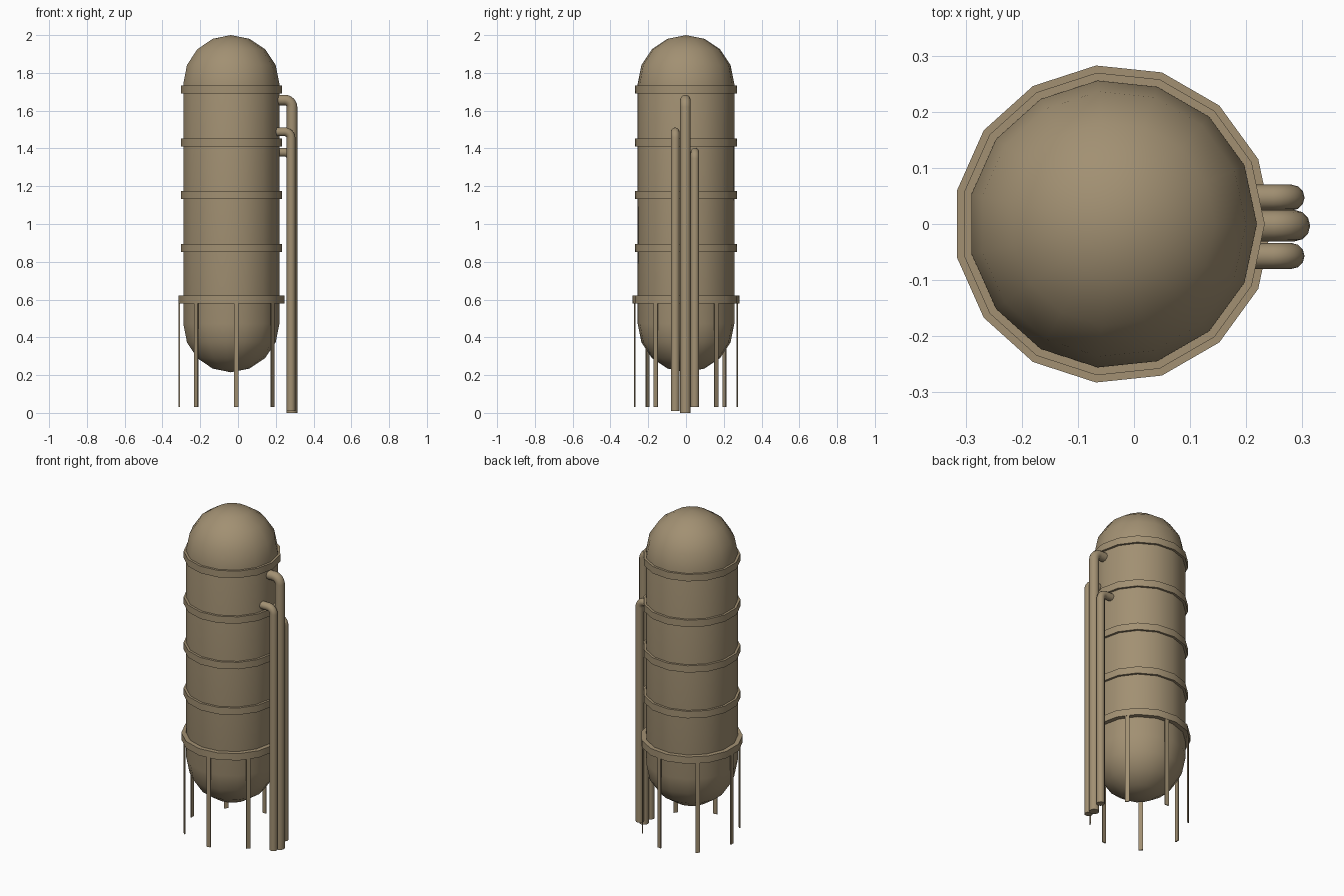
import bpy, bmesh
from math import sin, cos, pi, radians
from mathutils import Matrix

if "Cube" in bpy.data.objects:
    bpy.data.objects.remove(bpy.data.objects["Cube"])

CX = -0.038      # tank axis
SIDES = 15
R = 0.257        # tank radius

mat = bpy.data.materials.new("tan_paint")
mat.diffuse_color = (0.36, 0.28, 0.17, 1)
mat.use_nodes = True
mat.node_tree.nodes["Principled BSDF"].inputs["Base Color"].default_value = mat.diffuse_color


def finish(obj, angle=35):
    obj.data.materials.append(mat)
    bpy.ops.object.select_all(action='DESELECT')
    obj.select_set(True)
    bpy.context.view_layer.objects.active = obj
    bpy.ops.object.shade_smooth_by_angle(angle=radians(angle))


def add_mesh(name, bm, angle=35):
    bmesh.ops.recalc_face_normals(bm, faces=bm.faces)
    me = bpy.data.meshes.new(name)
    bm.to_mesh(me)
    bm.free()
    obj = bpy.data.objects.new(name, me)
    bpy.context.collection.objects.link(obj)
    finish(obj, angle)


def lathe(name, profile, closed=False):
    """Revolve (radius, z) points around the tank axis."""
    bm = bmesh.new()
    cols = []
    for i in range(SIDES):
        a = 2 * pi * i / SIDES
        cols.append([bm.verts.new((CX + r * cos(a), r * sin(a), z)) for r, z in profile])
    n = len(profile)
    for i in range(SIDES):
        a, b = cols[i], cols[(i + 1) % SIDES]
        for j in range(n if closed else n - 1):
            k = (j + 1) % n
            bm.faces.new((a[j], b[j], b[k], a[k]))
    bmesh.ops.remove_doubles(bm, verts=bm.verts, dist=1e-5)
    add_mesh(name, bm)


def pipe(name, x, y, radius, z0, z1, bend=0.038):
    """Riser from z0 that elbows into the tank with its centreline at z1."""
    pts = [(x, y, z0)]
    for i in range(7):
        a = pi / 2 * i / 6
        pts.append((x - bend + bend * cos(a), y, z1 - bend + bend * sin(a)))
    pts.append((0.18, y, z1))
    cu = bpy.data.curves.new(name, 'CURVE')
    cu.dimensions = '3D'
    cu.bevel_depth = radius
    cu.bevel_resolution = 4
    cu.use_fill_caps = True
    sp = cu.splines.new('POLY')
    sp.points.add(len(pts) - 1)
    for p, co in zip(sp.points, pts):
        p.co = (*co, 1)
    obj = bpy.data.objects.new(name, cu)
    bpy.context.collection.objects.link(obj)
    bpy.ops.object.select_all(action='DESELECT')
    obj.select_set(True)
    bpy.context.view_layer.objects.active = obj
    bpy.ops.object.convert(target='MESH')
    finish(bpy.context.view_layer.objects.active, 45)


# Tank: cylinder with hemispherical ends
zb, zt = 0.215 + R, 2.0 - R
arc = [(R * cos(pi / 8 * i), R * sin(pi / 8 * i)) for i in range(5)]
lathe("tank", [(r, zb - h) for r, h in reversed(arc)] + [(r, zt + h) for r, h in arc])


# Bands around the tank, the lowest one wider
def band(name, z, r):
    lathe(name, [(R - 0.01, z - 0.021), (r, z - 0.021), (r, z + 0.021), (R - 0.01, z + 0.021)], True)


for i, z in enumerate((0.873, 1.153, 1.432, 1.712)):
    band(f"band_{i + 1}", z, 0.271)
band("support_band", 0.6, 0.284)

# Flat strip legs on every second side, leaving the pipe side free
for i in range(7):
    a = radians(36 + 48 * i)
    bm = bmesh.new()
    m = (Matrix.Translation((CX + 0.273 * cos(a), 0.273 * sin(a), 0.31))
         @ Matrix.Rotation(a, 4, 'Z') @ Matrix.Diagonal((0.006, 0.025, 0.56, 1)))
    bmesh.ops.create_cube(bm, size=1, matrix=m)
    add_mesh(f"leg_{i + 1}", bm)

# Riser pipes
pipe("pipe_middle", 0.286, -0.003, 0.028, 0.0, 1.656)
pipe("pipe_front", 0.281, -0.057, 0.023, 0.01, 1.488, 0.034)
pipe("pipe_back", 0.281, 0.047, 0.023, 0.03, 1.38, 0.034)
